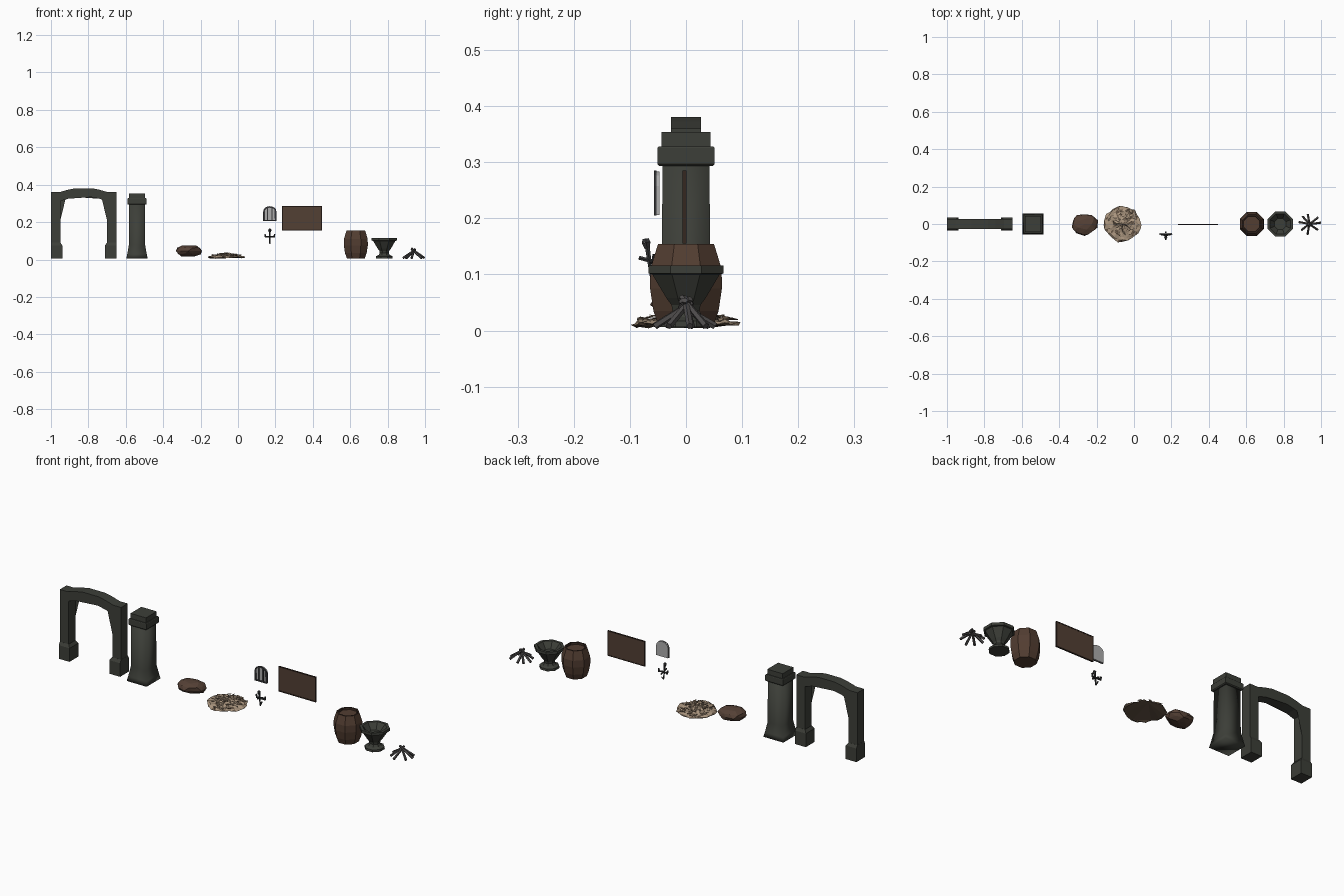
import bpy, bmesh, math, random
from mathutils import Vector

if "Cube" in bpy.data.objects:
    bpy.data.objects.remove(bpy.data.objects["Cube"])

random.seed(4)
MATS = {}
for n, c in {
    "dark stone": (0.046, 0.049, 0.040), "barrel wood": (0.085, 0.047, 0.031),
    "dark wood": (0.035, 0.020, 0.014), "board wood": (0.085, 0.050, 0.034),
    "rock brown": (0.090, 0.052, 0.036), "straw tan": (0.40, 0.30, 0.21),
    "straw brown": (0.13, 0.09, 0.06), "charred wood": (0.075, 0.070, 0.070),
    "iron": (0.035, 0.036, 0.038), "pale glass": (0.42, 0.42, 0.42)}.items():
    m = bpy.data.materials.new(n)
    m.diffuse_color = (*c, 1)
    m.use_nodes = True
    m.node_tree.nodes["Principled BSDF"].inputs["Base Color"].default_value = m.diffuse_color
    MATS[n] = m


def finish(name, bm, *mats, smooth=False):
    bmesh.ops.recalc_face_normals(bm, faces=bm.faces[:])
    me = bpy.data.meshes.new(name)
    for f in bm.faces:
        f.smooth = smooth
    bm.to_mesh(me)
    bm.free()
    for m in mats:
        me.materials.append(MATS[m])
    ob = bpy.data.objects.new(name, me)
    bpy.context.collection.objects.link(ob)
    return ob


def extrude(name, pts, y0, y1, mat):
    """Extrude an x-z outline along y."""
    bm = bmesh.new()
    a = [bm.verts.new((x, y0, z)) for x, z in pts]
    b = [bm.verts.new((x, y1, z)) for x, z in pts]
    bm.faces.new(a)
    bm.faces.new(b[::-1])
    for i in range(len(pts)):
        j = (i + 1) % len(pts)
        bm.faces.new((a[i], b[i], b[j], a[j]))
    bmesh.ops.triangulate(bm, faces=[f for f in bm.faces if len(f.verts) > 4])
    return finish(name, bm, mat)


def box(name, x0, x1, y0, y1, z0, z1, mat):
    return extrude(name, [(x0, z0), (x1, z0), (x1, z1), (x0, z1)], y0, y1, mat)


def lathe(name, prof, sides, cx, mats, rule=None, smooth=False):
    """Loft n-sided rings; radii are measured to the flat sides."""
    bm = bmesh.new()
    k = 1 / math.cos(math.pi / sides)
    rings = []
    for r, z in prof:
        rings.append([bm.verts.new((cx + r * k * math.cos((i + .5) * math.tau / sides),
                                    r * k * math.sin((i + .5) * math.tau / sides), z))
                      for i in range(sides)])
    for s, (a, b) in enumerate(zip(rings, rings[1:])):
        for i in range(sides):
            j = (i + 1) % sides
            f = bm.faces.new((a[i], a[j], b[j], b[i]))
            if rule:
                f.material_index = rule(s)
    bm.faces.new(rings[0][::-1])
    bm.faces.new(rings[-1])
    return finish(name, bm, *mats, smooth=smooth)


def rod(bm, p, q, r0, r1, sides=6):
    p, q = Vector(p), Vector(q)
    rot = (q - p).to_track_quat('Z', 'Y')
    rings = [[bm.verts.new(c + rot @ Vector((r * math.cos(i * math.tau / sides),
                                             r * math.sin(i * math.tau / sides), 0)))
              for i in range(sides)] for c, r in ((p, r0), (q, r1))]
    for i in range(sides):
        j = (i + 1) % sides
        bm.faces.new((rings[0][i], rings[0][j], rings[1][j], rings[1][i]))
    bm.faces.new(rings[0][::-1])
    bm.faces.new(rings[1])


# stone doorway with flared feet
AX = -0.825
half = [(.175, .006), (.175, .36), (.13, .36), (.085, .373), (.045, .381)]
inner = [(.04, .334), (.085, .325), (.125, .312), (.125, .006)]
outline = ([(AX + x, z) for x, z in half] + [(AX - x, z) for x, z in half[::-1]]
           + [(AX - x, z) for x, z in inner[::-1]] + [(AX + x, z) for x, z in inner])
extrude("stone_arch", outline, -.027, .027, "dark stone")
for s in (-1, 1):
    bm = bmesh.new()
    rows = [[bm.verts.new((AX + s * x, y, z)) for x, y in
             ((.1755, -d), (.1755, d), (xi, d), (xi, -d))]
            for z, d, xi in ((.005, .036, .114), (.075, .036, .114), (.09, .0275, .1245))]
    for a, b in zip(rows, rows[1:]):
        for i in range(4):
            bm.faces.new((a[i], a[(i + 1) % 4], b[(i + 1) % 4], b[i]))
    bm.faces.new(rows[0])
    bm.faces.new(rows[-1])
    finish("arch_foot", bm, "dark stone")

# square pillar with flared foot and stepped cap
PX = -0.54
lathe("pillar_shaft", [(.057, .006), (.052, .03), (.043, .08), (.042, .296)], 4, PX,
      ["dark stone"], smooth=True)
lathe("pillar_cap", [(.047, .293), (.051, .297), (.051, .325), (.049, .328)], 4, PX, ["dark stone"])
lathe("pillar_top", [(.044, .327), (.044, .354)], 4, PX, ["dark stone"])

# faceted boulder
bm = bmesh.new()
bmesh.ops.create_icosphere(bm, subdivisions=2, radius=1)
for v in bm.verts:
    v.co *= random.uniform(.82, 1.06)
    v.co = Vector((-.265 + v.co.x * .074, v.co.y * .062, .046 + v.co.z * .034))
finish("boulder", bm, "rock brown")

# straw heap: jagged low mound with loose flakes
SX = -0.063
bm = bmesh.new()
N = 24
prev = None
top = bm.verts.new((SX, 0, .034))
for r, h in ((.022, .031), (.044, .025), (.064, .021), (.083, .017), (.097, .012), (.09, .008)):
    ring = []
    for i in range(N):
        a = (i + random.uniform(-.25, .25)) * math.tau / N
        rr = r * random.uniform(.93, 1.06)
        ring.append(bm.verts.new((SX + rr * math.cos(a), rr * math.sin(a),
                                  h + random.uniform(-.004, .004))))
    for i in range(N):
        j = (i + 1) % N
        if prev:
            bm.faces.new((prev[i], prev[j], ring[j], ring[i]))
        else:
            bm.faces.new((top, ring[i], ring[j]))
    prev = ring
bm.faces.new(prev)
bmesh.ops.triangulate(bm, faces=bm.faces[:])
heap = finish("straw_heap", bm, "straw tan", "straw brown")
for p in heap.data.polygons:
    if p.normal.z < -.3 or random.random() < .16:
        p.material_index = 1
bm = bmesh.new()
for k in range(60):
    a, r = random.uniform(0, math.tau), .085 * math.sqrt(random.random())
    d, w = random.uniform(0, math.tau), random.uniform(.004, .008)
    c = Vector((SX + r * math.cos(a), r * math.sin(a), .037 - r * .2))
    u = Vector((math.cos(d), math.sin(d), random.uniform(-.25, .25))) * .014
    v = Vector((-math.sin(d), math.cos(d), random.uniform(-.4, .4))) * w
    t = Vector((0, 0, .0015))
    lo = [bm.verts.new(c + o) for o in (u, v, -u, -v)]
    hi = [bm.verts.new(c + o + t) for o in (u, v, -u, -v)]
    fs = [bm.faces.new(lo), bm.faces.new(hi)]
    fs += [bm.faces.new((lo[i], lo[(i + 1) % 4], hi[(i + 1) % 4], hi[i])) for i in range(4)]
    for f in fs:
        f.material_index = int(k % 4 == 0)
finish("straw_flakes", bm, "straw tan", "straw brown")

# small arched window with iron frame and bars
WX = .17


def arch_pts(w, zs, rise):
    return [(WX + w * math.cos(t * math.pi / 8), zs + rise * math.sin(t * math.pi / 8))
            for t in range(9)]


outer, hole = arch_pts(.035, .258, .027), arch_pts(.027, .258, .019)
extrude("window_pane", [(WX + .034, .206)] + arch_pts(.034, .258, .026) + [(WX - .034, .206)],
        -.054, -.047, "pale glass")
extrude("window_frame", [(WX + .035, .205)] + outer + [(WX - .035, .205), (WX - .027, .205)]
        + hole[::-1] + [(WX + .027, .205)], -.057, -.053, "iron")
box("window_sill", WX - .027, WX + .027, -.057, -.053, .205, .212, "iron")
for dx in (-.012, .012):
    box("window_bar", WX + dx - .0035, WX + dx + .0035, -.057, -.053, .21, .278, "iron")

# wall torch holder
bm = bmesh.new()
rod(bm, (WX, -.06, .085), (WX, -.069, .15), .003, .005)
rod(bm, (WX, -.069, .146), (WX, -.071, .157), .005, .009)
rod(bm, (WX, -.071, .157), (WX, -.072, .164), .009, .006)
rod(bm, (WX, -.04, .118), (WX, -.084, .13), .004, .004)
for s in (-1, 1):
    rod(bm, (WX, -.062, .122), (WX + s * .022, -.056, .122), .004, .004)
    rod(bm, (WX + s * .022, -.056, .118), (WX + s * .026, -.056, .136), .005, .004)
rod(bm, (WX, -.06, .085), (WX, -.045, .1), .003, .003)
finish("torch_holder", bm, "iron")

# framed wooden board
box("board_panel", .24, .445, -.004, .0, .16, .28, "board wood")
for z in (.155, .28):
    box("board_rail", .236, .449, -.006, .001, z, z + .005, "dark wood")
for x in (.236, .444):
    box("board_stile", x, x + .005, -.006, .001, .16, .28, "dark wood")

# eight-sided barrel with recessed lid
lathe("barrel", [(.048, .006), (.058, .035), (.064, .075), (.0635, .11), (.05, .154),
                 (.043, .154), (.041, .144)], 8, .63,
      ["barrel wood", "dark wood"], rule=lambda s: int(s >= 4))

# stone brazier
lathe("brazier", [(.045, .006), (.044, .017), (.03, .024), (.024, .035), (.026, .046),
                  (.035, .058), (.06, .1), (.067, .102), (.067, .116), (.054, .116),
                  (.03, .085)], 8, .782, ["dark stone"])

# crossed charred logs
bm = bmesh.new()
for i in range(8):
    a = i * math.tau / 8 + random.uniform(-.2, .2)
    r = random.uniform(.054, .06)
    z = random.uniform(.045, .066)
    rod(bm, (.938 + r * math.cos(a), r * math.sin(a) * .95, .008),
        (.938 - .012 * math.cos(a), -.012 * math.sin(a), z), .0065, .0055, 5)
finish("firewood", bm, "charred wood")
